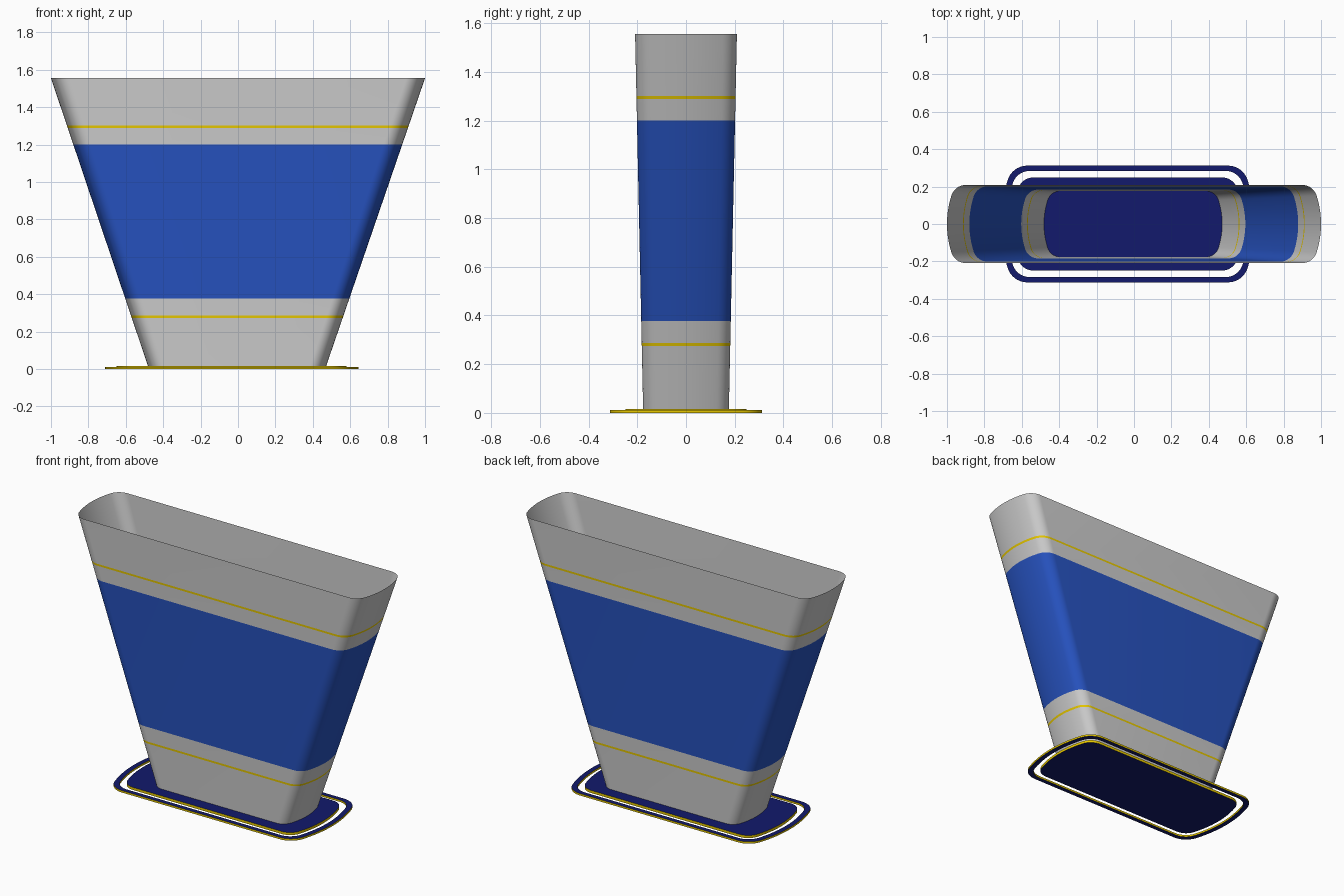
import bpy, bmesh
from math import sin, cos, tan, pi

if "Cube" in bpy.data.objects:
    bpy.data.objects.remove(bpy.data.objects["Cube"])


def material(name, rgb):
    m = bpy.data.materials.new(name)
    m.diffuse_color = (*rgb, 1)
    m.use_nodes = True
    m.node_tree.nodes["Principled BSDF"].inputs["Base Color"].default_value = m.diffuse_color
    return m


BLUE = material("blue", (0.02, 0.085, 0.52))
NAVY = material("navy", (0.006, 0.01, 0.15))
YELLOW = material("yellow", (0.8, 0.58, 0.0))


def outline(w, d, r, z, cx=0.0, a=0.3):
    """Long rounded outline: straight sides, bulged ends, round corners."""
    y1 = d - r * (1 - sin(a))
    x1 = w - y1 * tan(a) / 2
    quarter = [(w - (w - x1) * (i / 6) ** 2, y1 * i / 6) for i in range(7)]
    for i in range(1, 11):
        t = a + (pi / 2 - a) * i / 10
        quarter.append((x1 - r * cos(a) + r * cos(t), d - r + r * sin(t)))
    half = quarter + [(-x, y) for x, y in reversed(quarter)]
    pts = half + [(x, -y) for x, y in half[-2:0:-1]]
    return [(x + cx, y, z) for x, y in pts]


def loft(name, loops, mats=(), strips=None, cyclic=False, cap=False):
    """Bridge successive outlines; strips gives a material slot per strip."""
    bm = bmesh.new()
    rows = [[bm.verts.new(p) for p in loop] for loop in loops]
    n = len(rows[0])
    for k in range(len(rows) if cyclic else len(rows) - 1):
        a, b = rows[k], rows[(k + 1) % len(rows)]
        for i in range(n):
            j = (i + 1) % n
            f = bm.faces.new((a[i], a[j], b[j], b[i]))
            f.material_index = strips[k] if strips else 0
    if cap:
        bm.faces.new(rows[0][::-1])
        bm.faces.new(rows[-1])
    mesh = bpy.data.meshes.new(name)
    bm.to_mesh(mesh)
    bm.free()
    for m in mats:
        mesh.materials.append(m)
    ob = bpy.data.objects.new(name, mesh)
    bpy.context.collection.objects.link(ob)
    bpy.context.view_layer.objects.active = ob
    ob.select_set(True)
    bpy.ops.object.shade_smooth_by_angle(angle=0.6)
    ob.select_set(False)
    return ob


Z0, Z1 = 0.012, 1.555


def wall(z):
    """Body outline at a height, tapering from the open top to the foot."""
    t = (z - Z0) / (Z1 - Z0)
    return outline(0.475 + 0.525 * t, 0.176 + 0.033 * t, 0.07 + 0.012 * t, z,
                   -0.005 * (1 - t))


# Open flared body, one band per colour
bands = [
    ("foot_band", Z0, 0.274, None),
    ("lower_stripe", 0.274, 0.286, YELLOW),
    ("lower_band", 0.286, 0.377, None),
    ("middle_band", 0.377, 1.2, BLUE),
    ("upper_band", 1.2, 1.289, None),
    ("upper_stripe", 1.289, 1.301, YELLOW),
    ("rim_band", 1.301, Z1, None),
]
for name, lo, hi, mat in bands:
    loft(name, [wall(lo), wall(hi)], [mat] if mat else [])

# Base plate with yellow edge
CX = -0.034
loft("base_plate", [outline(0.615, 0.249, 0.085, z, CX) for z in (0, 0.016)],
     [NAVY, YELLOW], [1], cap=True)

# Loose ring around the base plate
outer = (0.678, 0.312, 0.11)
inner = (0.648, 0.284, 0.095)
loft("base_ring",
     [outline(*outer, 0, CX), outline(*outer, 0.012, CX),
      outline(*inner, 0.012, CX), outline(*inner, 0, CX)],
     [NAVY, YELLOW], [1, 0, 1, 0], cyclic=True)
